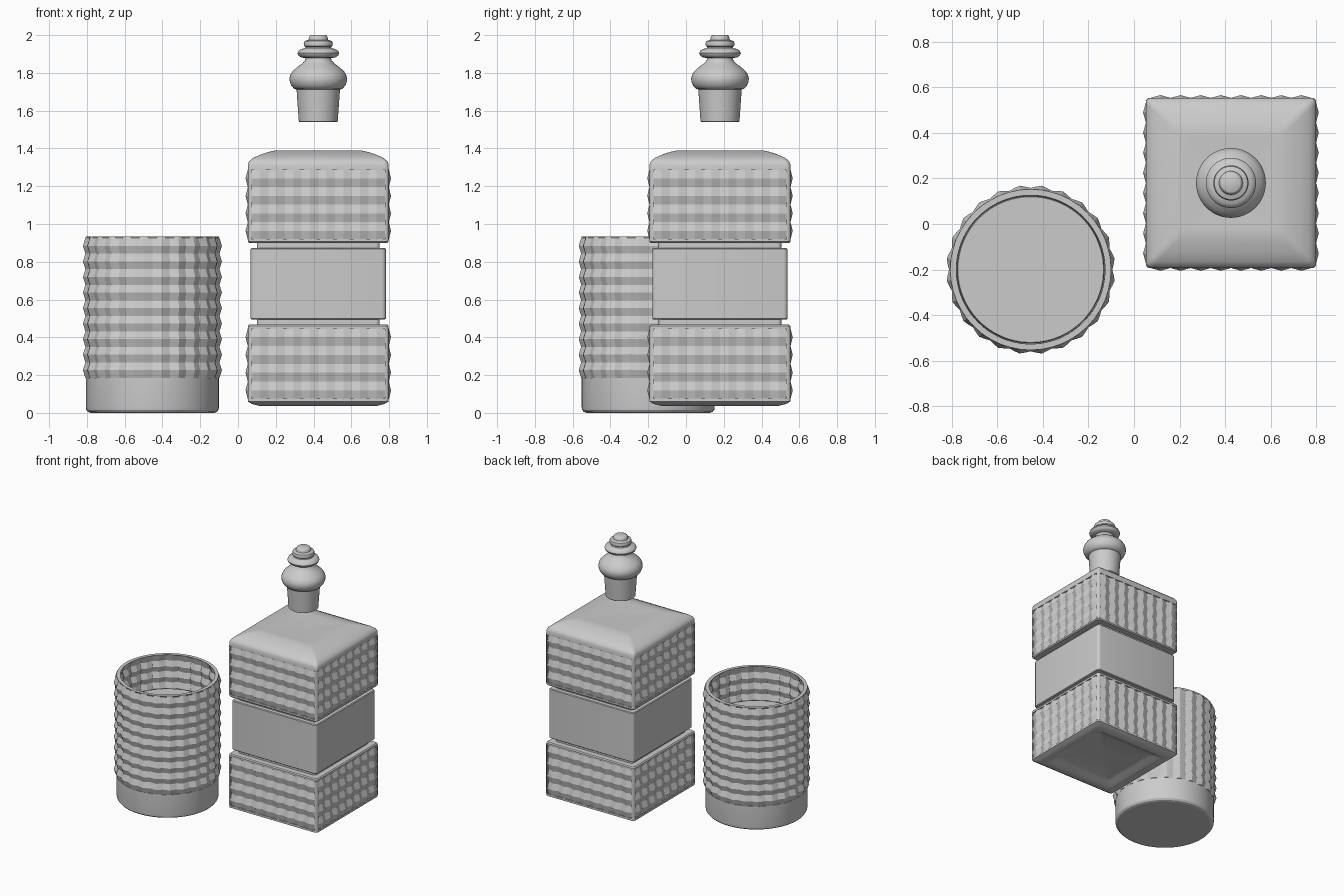
import bpy, bmesh, math

if "Cube" in bpy.data.objects:
    bpy.data.objects.remove(bpy.data.objects["Cube"])

BX, BY = 0.425, 0.18      # bottle axis
GX, GY = -0.453, -0.20    # tumbler axis


def tri(t):
    """Triangle wave, 0 at integers and 1 halfway between."""
    t %= 1.0
    return 1 - abs(2 * t - 1)


def finish(name, bm, angle, loc):
    bmesh.ops.remove_doubles(bm, verts=bm.verts, dist=1e-5)
    bmesh.ops.recalc_face_normals(bm, faces=bm.faces)
    me = bpy.data.meshes.new(name)
    bm.to_mesh(me)
    bm.free()
    ob = bpy.data.objects.new(name, me)
    ob.location = loc
    bpy.context.collection.objects.link(ob)
    bpy.ops.object.select_all(action='DESELECT')
    ob.select_set(True)
    bpy.context.view_layer.objects.active = ob
    bpy.ops.object.shade_smooth_by_angle(angle=math.radians(angle))
    return ob


def loft(name, rings, angle, loc):
    """Join equal-length closed rings into a skin, capping both ends."""
    bm = bmesh.new()
    vr = [[bm.verts.new(p) for p in ring] for ring in rings]
    n = len(vr[0])
    for a, b in zip(vr, vr[1:]):
        for i in range(n):
            j = (i + 1) % n
            bm.faces.new((a[i], a[j], b[j], b[i]))
    bm.faces.new(vr[0])
    bm.faces.new(vr[-1])
    return finish(name, bm, angle, loc)


def circle(r, z, n=96, wave=None):
    pts = []
    for i in range(n):
        a = 2 * math.pi * i / n
        q = r + (wave(i / n) if wave else 0)
        pts.append((q * math.cos(a), q * math.sin(a), z))
    return pts


def square(h, z, seg=4):
    """Rounded square ring of half-width h."""
    r = min(0.022, h * 0.3)
    pts = []
    for k in range(4):
        m = math.pi / 2 * k + math.pi / 4
        cx = math.copysign(h - r, math.cos(m))
        cy = math.copysign(h - r, math.sin(m))
        for s in range(seg + 1):
            a = math.pi / 2 * (k + s / seg)
            pts.append((cx + r * math.cos(a), cy + r * math.sin(a), z))
    return pts


# Bottle body: recessed foot, two framed blocks, plain middle band, domed shoulder
body = [(.01, .07), (.22, .07), (.25, .062), (.285, .042), (.31, .037), (.35, .047),
        (.373, .06), (.373, .075), (.36, .075), (.36, .445), (.373, .445), (.373, .46),
        (.366, .467), (.325, .467), (.325, .495), (.353, .495), (.358, .50),
        (.358, .867), (.353, .872), (.325, .872), (.325, .90), (.366, .90),
        (.373, .907), (.373, .92), (.36, .92), (.36, 1.285), (.373, 1.285),
        (.373, 1.315), (.366, 1.332), (.345, 1.35), (.305, 1.368), (.265, 1.381),
        (.23, 1.389), (.20, 1.389), (.12, 1.385), (.01, 1.384)]
loft("bottle_body", [square(h, z) for h, z in body], 32, (BX, BY, 0))


# Faceted egg-crate panels on the four sides of each block
def panels(name, z0, z1, rows=4, cols=8, half=.353, base=.361, amp=.012):
    bm = bmesh.new()
    for k in range(4):
        c, s = round(math.cos(k * math.pi / 2)), round(math.sin(k * math.pi / 2))
        grid = []
        for j in range(2 * rows + 1):
            line = []
            for i in range(2 * cols + 1):
                u = half * (i / cols - 1)
                d = base + amp * (tri(i / 2) + tri(j / 2))
                z = z0 + (z1 - z0) * j / (2 * rows)
                line.append(bm.verts.new((d * c - u * s, d * s + u * c, z)))
            grid.append(line)
        for j in range(2 * rows):
            for i in range(2 * cols):
                bm.faces.new((grid[j][i], grid[j][i + 1], grid[j + 1][i + 1], grid[j + 1][i]))
    return finish(name, bm, 12, (BX, BY, 0))


# Corner posts framing the panels
def posts(name, z0, z1):
    for n, (sx, sy) in enumerate([(1, 1), (-1, 1), (-1, -1), (1, -1)]):
        ring = [(.353, .353), (.373, .353), (.373, .362), (.362, .373), (.353, .373)]
        loft(f"{name}_{n + 1}", [[(sx * x, sy * y, z) for x, y in ring] for z in (z0, z1)],
             50, (BX, BY, 0))


for part, z0, z1 in (("lower", .072, .448), ("upper", .917, 1.288)):
    panels(f"{part}_cut_panels", z0, z1)
    posts(f"{part}_corner_post", z0, z1)

# Stopper, hovering above the bottle
stopper = [(.099, 1.54), (.103, 1.543), (.115, 1.712), (.128, 1.716), (.142, 1.732),
           (.15, 1.75), (.153, 1.77), (.148, 1.79), (.135, 1.81), (.11, 1.832),
           (.085, 1.85), (.07, 1.868), (.068, 1.878), (.09, 1.882), (.105, 1.891),
           (.11, 1.904), (.105, 1.917), (.09, 1.926), (.07, 1.932), (.067, 1.937),
           (.075, 1.943), (.077, 1.957), (.073, 1.968), (.052, 1.975), (.05, 1.985),
           (.046, 1.996), (.04, 2.0)]
loft("stopper", [circle(r, z, 48) for r, z in stopper], 40, (BX, BY, 0))

# Tumbler: plain foot, egg-crate wall outside and in, round rim
ROWS, COLS, AMP, Z0, Z1 = 9, 24, .013, .185, .925


def crate_rings(base, js):
    return [circle(base, Z0 + (Z1 - Z0) * j / (2 * ROWS),
                   wave=lambda t, j=j: AMP * (tri(t * COLS) + tri(j / 2))) for j in js]


steps = range(2 * ROWS + 1)
outer = [circle(r, z) for r, z in ((.325, 0), (.341, .005), (.35, .016), (.352, .03), (.352, .184))]
outer += crate_rings(.345, steps)
rim = [circle(.352, .935), circle(.326, .935)]
inner = crate_rings(.325, reversed(steps)) + [circle(.325, .18), circle(.32, .06)]
loft("tumbler", outer + rim + inner, 13, (GX, GY, 0))

# Drink filling the tumbler
loft("drink", [circle(.318, .065), circle(.323, .185), circle(.323, .67), circle(.319, .68)],
     30, (GX, GY, 0))
